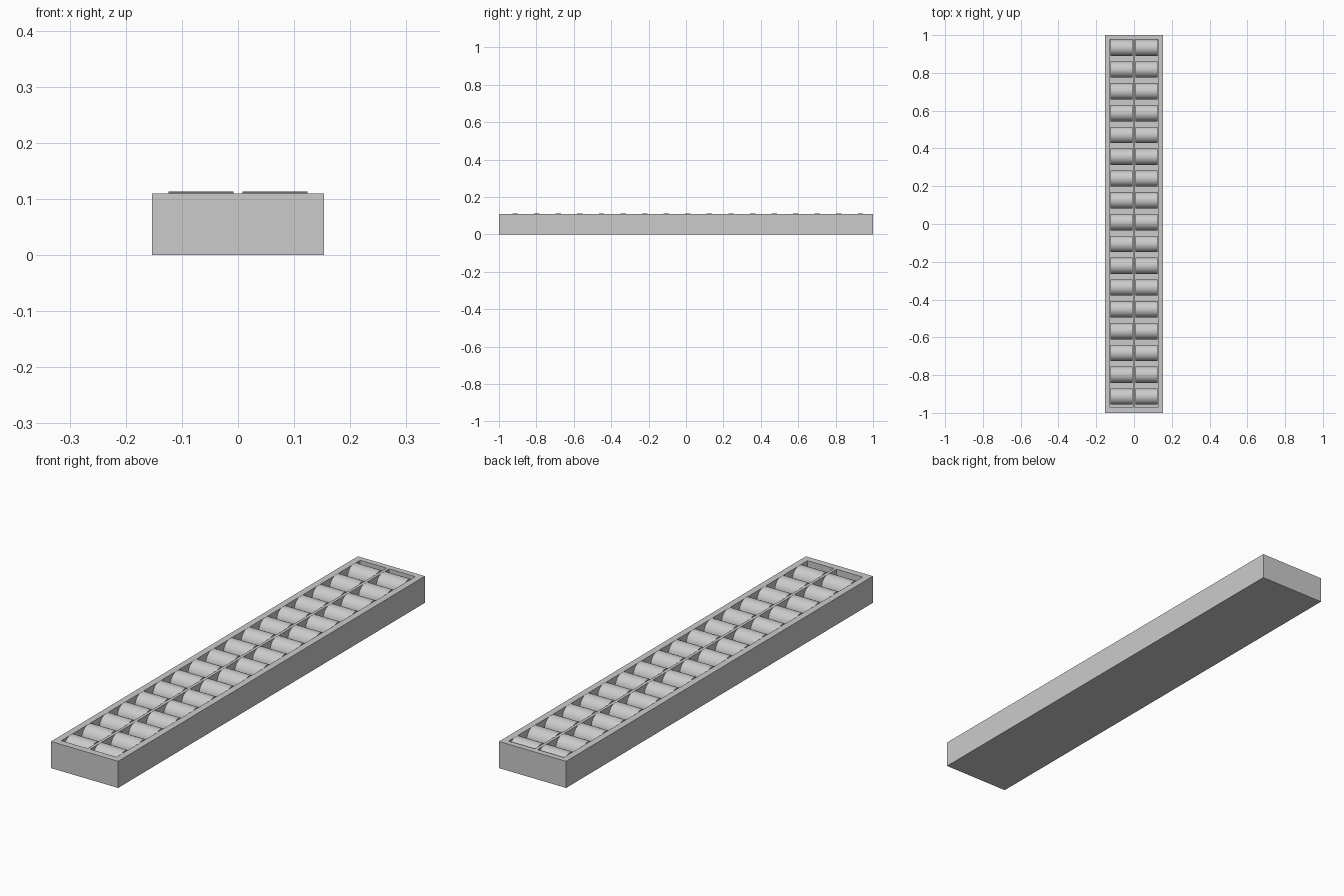
import bpy, math

if "Cube" in bpy.data.objects:
    bpy.data.objects.remove(bpy.data.objects["Cube"])

W, L, H = 0.306, 2.0, 0.11      # outer tray
FLOOR = 0.03                    # pocket floor height
R, PITCH, COUNT = 0.043, 0.1154, 17


def box(name, x0, x1, y0, y1, z0, z1):
    bpy.ops.mesh.primitive_cube_add(size=1, location=((x0+x1)/2, (y0+y1)/2, (z0+z1)/2))
    ob = bpy.context.object
    ob.name = name
    ob.scale = (x1-x0, y1-y0, z1-z0)
    bpy.ops.object.transform_apply(location=False, rotation=False, scale=True)
    return ob


# tray block with two long pockets
tray = box("tray", -W/2, W/2, -L/2, L/2, 0, H)
for side, x0, x1 in (("left", -0.126, -0.006), ("right", 0.006, 0.126)):
    cutter = box(side + "_pocket_cutter", x0, x1, -0.972, 0.976, FLOOR, H + 0.1)
    mod = tray.modifiers.new(side + "_pocket", 'BOOLEAN')
    mod.object = cutter
    mod.operation = 'DIFFERENCE'
    mod.solver = 'EXACT'
    bpy.context.view_layer.objects.active = tray
    bpy.ops.object.modifier_apply(modifier=mod.name)
    bpy.data.objects.remove(cutter)

# rows of rollers lying across each pocket
for side, x in (("left", -0.066), ("right", 0.066)):
    for i in range(COUNT):
        y = 0.933 - i * PITCH
        bpy.ops.mesh.primitive_cylinder_add(vertices=32, radius=R, depth=0.116,
                                            location=(x, y, FLOOR + R - 0.003),
                                            rotation=(0, math.pi/2, 0))
        bpy.context.object.name = f"{side}_roller_{i + 1}"
        bpy.ops.object.shade_smooth_by_angle()
